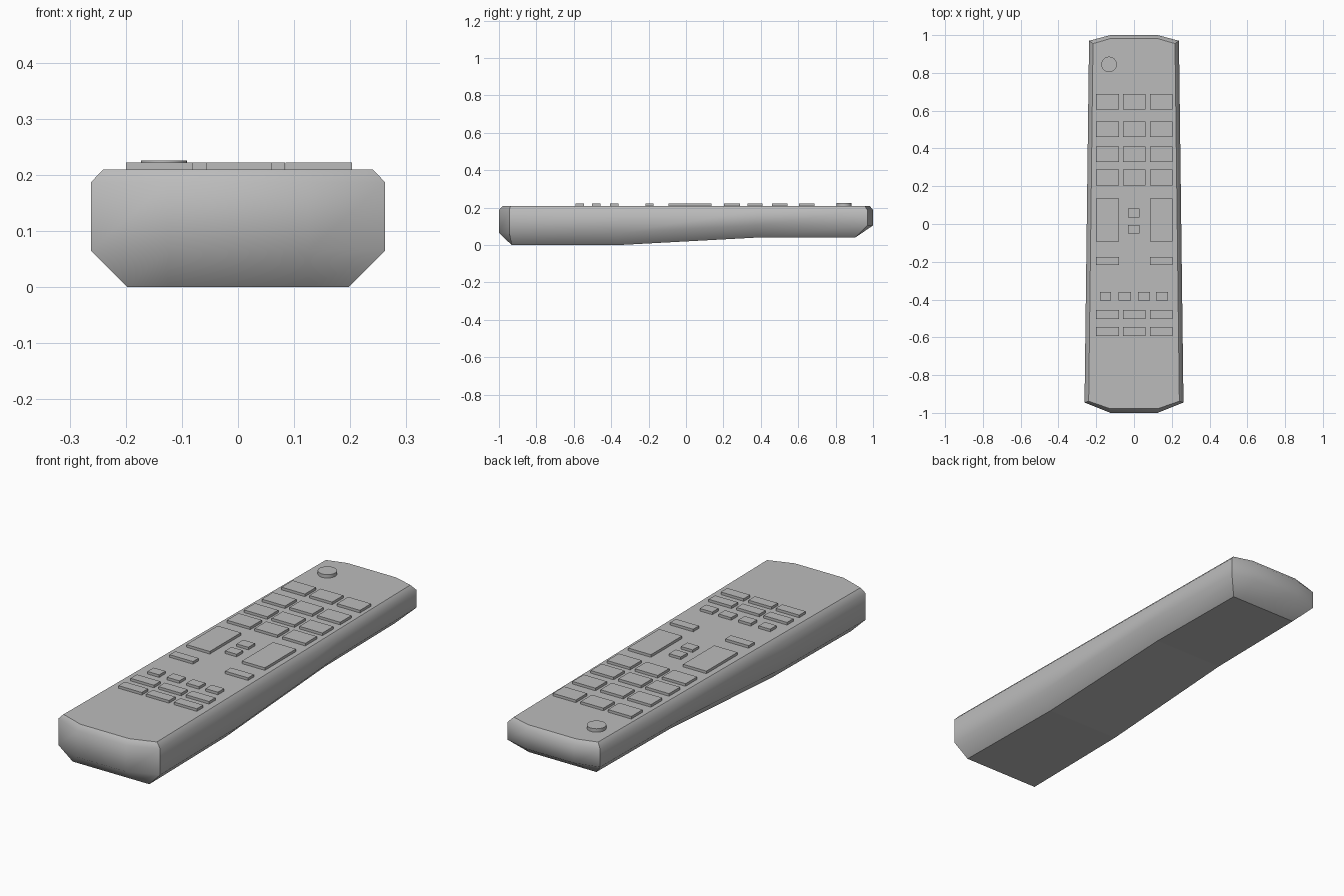
import bpy, bmesh

cube = bpy.data.objects.get("Cube")
if cube:
    bpy.data.objects.remove(cube, do_unlink=True)

# Single grey plastic
grey = bpy.data.materials.new("grey_plastic")
grey.use_nodes = True
COLOUR = (0.5, 0.5, 0.5, 1)
grey.diffuse_color = COLOUR
grey.node_tree.nodes["Principled BSDF"].inputs["Base Color"].default_value = COLOUR

TOP = 0.21
BUTTON_TOP = 0.222


def add_object(name, bm):
    bmesh.ops.recalc_face_normals(bm, faces=bm.faces)
    mesh = bpy.data.meshes.new(name)
    bm.to_mesh(mesh)
    bm.free()
    mesh.materials.append(grey)
    obj = bpy.data.objects.new(name, mesh)
    bpy.context.collection.objects.link(obj)
    return obj


def floor(y):
    """Underside height: thick grip at the front, thinner towards the back."""
    return 0.04 * min(max((y + 0.36) / 0.74, 0), 1)


def outline(side, front, back):
    """Mirrored outline from the right-hand points, front bend to back bend."""
    half = [(0.125, front)] + side + [(0.125, back)]
    return half + [(-x, y) for x, y in reversed(half)]


def side_line(x_front, x_back, y_front, y_back):
    ys = [y_front, -0.36, 0.38, y_back]
    return [(x_front + (x_back - x_front) * (y - y_front) / (y_back - y_front), y) for y in ys]


# Body: four stacked outlines, chamfered above and below the wall
wall = outline(side_line(0.262, 0.238, -0.945, 0.97), -1, 1)
top = outline(side_line(0.24, 0.217, -0.938, 0.955), -0.978, 0.982)
base = outline(side_line(0.197, 0.173, -0.932, 0.905), -0.932, 0.905)

bm = bmesh.new()
rings = [
    [bm.verts.new((x, y, floor(y))) for x, y in base],
    [bm.verts.new((x, y, floor(y) + 0.065)) for x, y in wall],
    [bm.verts.new((x, y, 0.187)) for x, y in wall],
    [bm.verts.new((x, y, TOP)) for x, y in top],
]
count = len(wall)
for lower, upper in zip(rings, rings[1:]):
    for i in range(count):
        j = (i + 1) % count
        bm.faces.new((lower[i], lower[j], upper[j], upper[i])).smooth = True
bm.faces.new(rings[3])
# Underside in strips, so that it follows the sloping floor
for i in range(count // 2 - 1):
    a, b = rings[0][i], rings[0][i + 1]
    c, d = rings[0][count - 2 - i], rings[0][count - 1 - i]
    bm.faces.new((a, d, c, b))
# Crisp vertical corners
for i in (1, 4, 7, 10):
    for lower, upper in zip(rings, rings[1:]):
        bm.edges.get((lower[i], upper[i])).smooth = False
add_object("body", bm)


# Rectangular buttons
def button(name, x_span, y_span):
    bm = bmesh.new()
    bmesh.ops.create_cube(bm, size=1)
    z_span = (TOP - 0.005, BUTTON_TOP)
    for v in bm.verts:
        v.co = [s[0] if c < 0 else s[1] for c, s in zip(v.co, (x_span, y_span, z_span))]
    add_object(name, bm)


columns = [(-0.2, -0.08), (-0.057, 0.06), (0.085, 0.203)]
outer = [columns[0], columns[2]]
small = [(-0.181, -0.121), (-0.081, -0.017), (0.02, 0.084), (0.117, 0.181)]
middle = [(-0.031, 0.029)]
rows = [
    ("number_button", columns, [(0.605, 0.687), (0.46, 0.543), (0.329, 0.41), (0.204, 0.289)]),
    ("rocker_button", outer, [(-0.093, 0.136)]),
    ("centre_button", middle, [(0.034, 0.083), (-0.051, -0.004)]),
    ("side_button", outer, [(-0.216, -0.174)]),
    ("small_button", small, [(-0.406, -0.36)]),
    ("lower_button", columns, [(-0.503, -0.456), (-0.592, -0.545)]),
]
for name, x_spans, y_spans in rows:
    for r, y_span in enumerate(y_spans):
        for c, x_span in enumerate(x_spans):
            button(f"{name}_{r + 1}_{c + 1}", x_span, y_span)

# Round power button
bm = bmesh.new()
bmesh.ops.create_cone(bm, cap_ends=True, segments=32, radius1=0.041, radius2=0.041, depth=0.021)
bmesh.ops.translate(bm, verts=bm.verts, vec=(-0.132, 0.845, 0.2155))
for f in bm.faces:
    f.smooth = len(f.verts) == 4
add_object("power_button", bm)
